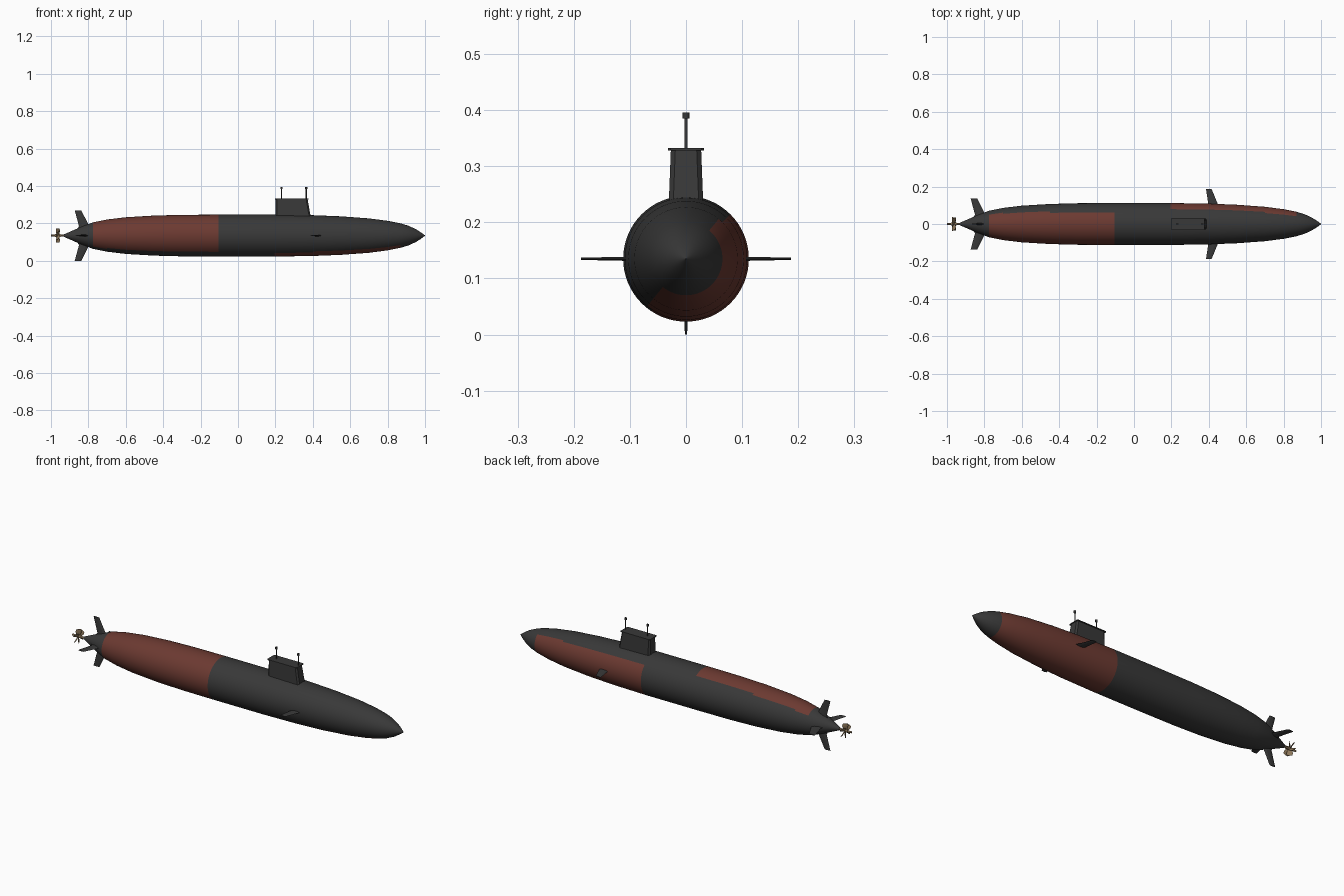
import bpy, bmesh, math
from mathutils import Vector, Matrix

if "Cube" in bpy.data.objects:
    bpy.data.objects.remove(bpy.data.objects["Cube"])

AXIS = 0.135  # height of the hull centreline


def material(name, rgb, rough=0.7):
    m = bpy.data.materials.new(name)
    m.use_nodes = True
    m.diffuse_color = (*rgb, 1)
    b = m.node_tree.nodes["Principled BSDF"]
    b.inputs["Base Color"].default_value = (*rgb, 1)
    b.inputs["Roughness"].default_value = rough
    return m


grey = material("dark grey", (0.04, 0.04, 0.04))
red = material("rust red", (0.15, 0.042, 0.031))
bronze = material("bronze", (0.26, 0.18, 0.1))


def finish(bm, name, *mats, smooth=False):
    bmesh.ops.recalc_face_normals(bm, faces=bm.faces)
    me = bpy.data.meshes.new(name)
    bm.to_mesh(me)
    bm.free()
    ob = bpy.data.objects.new(name, me)
    bpy.context.collection.objects.link(ob)
    for m in mats:
        me.materials.append(m)
    if smooth:
        bpy.ops.object.select_all(action='DESELECT')
        ob.select_set(True)
        bpy.context.view_layer.objects.active = ob
        bpy.ops.object.shade_smooth_by_angle(angle=math.radians(35))
    return ob


def loft(bm, loops):
    """Skin a list of equal-length point loops and cap both ends."""
    rings = [[bm.verts.new(p) for p in loop] for loop in loops]
    n = len(rings[0])
    for a, b in zip(rings, rings[1:]):
        for i in range(n):
            j = (i + 1) % n
            bm.faces.new((a[i], a[j], b[j], b[i]))
    bm.faces.new(rings[0])
    bm.faces.new(rings[-1])


def circle_x(x, r, n):
    return [(x, r * math.cos(math.tau * i / n), AXIS + r * math.sin(math.tau * i / n))
            for i in range(n)]


def foil(x0, x1, half, out):
    """Hexagonal fin section at distance out from the centreline."""
    d = (x1 - x0) * 0.3
    return [(x0, 0, out), (x0 + d, -half, out), (x1 - d, -half, out),
            (x1, 0, out), (x1 - d, half, out), (x0 + d, half, out)]


def place_fin(name, sections, angle):
    bm = bmesh.new()
    loft(bm, [foil(*s) for s in sections])
    bm.transform(Matrix.Translation((0, 0, AXIS)) @ Matrix.Rotation(angle, 4, 'X'))
    return finish(bm, name, grey)


# Hull: turned profile with two opposite red patches
profile = [(-0.93, 0.007), (-0.9, 0.02), (-0.84, 0.046), (-0.775, 0.071), (-0.7, 0.086),
           (-0.6, 0.098), (-0.45, 0.107), (-0.3, 0.111), (-0.105, 0.112), (0.05, 0.112),
           (0.195, 0.112), (0.4, 0.109), (0.55, 0.103), (0.7, 0.092), (0.8, 0.079),
           (0.87, 0.065), (0.91, 0.053), (0.95, 0.035), (0.98, 0.016), (1.0, 0.001)]
bm = bmesh.new()
loft(bm, [circle_x(x, r, 64) for x, r in profile])
bmesh.ops.recalc_face_normals(bm, faces=bm.faces)
bm.normal_update()
patches = [(-0.775, -0.105, Vector((-0.6, -0.78, 0.63))),
           (0.195, 0.87, Vector((0.2, 0.77, -0.64)))]
for f in bm.faces:
    x = f.calc_center_median().x
    if any(a < x < b and f.normal.dot(d) > 0.06 for a, b, d in patches):
        f.material_index = 1
finish(bm, "hull", grey, red, smooth=True)

# Tail fins in a cross
tail = [(-0.87, -0.775, 0.006, 0.02), (-0.85, -0.795, 0.005, 0.05), (-0.873, -0.838, 0.002, 0.135)]
for i, name in enumerate(("upper_rudder", "right_stern_plane", "lower_rudder", "left_stern_plane")):
    place_fin(name, tail, i * math.pi / 2)

# Bow planes
plane = [(0.4, 0.455, 0.004, 0.09), (0.385, 0.415, 0.002, 0.187)]
for name, angle in (("right_bow_plane", math.pi / 2), ("left_bow_plane", -math.pi / 2)):
    place_fin(name, plane, angle)


# Sail: tapered tower with a rounded plan and a thin overhanging roof
def sail_loop(x0, x1, half, z, c=0.008):
    return [(x0, -half + c, z), (x0 + c, -half, z), (x1 - c, -half, z), (x1, -half + c, z),
            (x1, half - c, z), (x1 - c, half, z), (x0 + c, half, z), (x0, half - c, z)]


bm = bmesh.new()
loft(bm, [sail_loop(0.2, 0.395, 0.032, 0.2), sail_loop(0.2, 0.372, 0.027, 0.33)])
finish(bm, "sail", grey)
bm = bmesh.new()
loft(bm, [sail_loop(0.197, 0.376, 0.032, z, 0.004) for z in (0.328, 0.332)])
finish(bm, "sail_roof", grey)


def rod(name, mat, r, length, matrix, sides=12):
    bm = bmesh.new()
    bmesh.ops.create_cone(bm, cap_ends=True, segments=sides, radius1=r, radius2=r,
                          depth=length, matrix=matrix)
    return finish(bm, name, mat, smooth=True)


# Masts with small heads
for name, x in (("rear_mast", 0.232), ("front_mast", 0.365)):
    rod(name, grey, 0.003, 0.07, Matrix.Translation((x, 0, 0.355)))
    rod(name + "_head", grey, 0.006, 0.011, Matrix.Translation((x, 0, 0.3905)))

# Propeller: shaft, hub and pitched blades
turn = Matrix.Rotation(math.pi / 2, 4, 'Y')
rod("propeller_shaft", bronze, 0.005, 0.075, Matrix.Translation((-0.9625, 0, AXIS)) @ turn)
rod("propeller_hub", bronze, 0.008, 0.03, Matrix.Translation((-0.963, 0, AXIS)) @ turn)
blades = 6
bm = bmesh.new()
for i in range(blades):
    start = len(bm.verts)
    loft(bm, [foil(-0.009, 0.009, 0.002, 0.004), foil(-0.016, 0.016, 0.002, 0.026),
              foil(-0.012, 0.012, 0.001, 0.038)])
    bm.verts.ensure_lookup_table()
    m = (Matrix.Translation((-0.963, 0, AXIS)) @ Matrix.Rotation(math.tau * i / blades, 4, 'X')
         @ Matrix.Rotation(math.radians(45), 4, 'Z'))
    bmesh.ops.transform(bm, matrix=m, verts=bm.verts[start:])
finish(bm, "propeller_blades", bronze)
